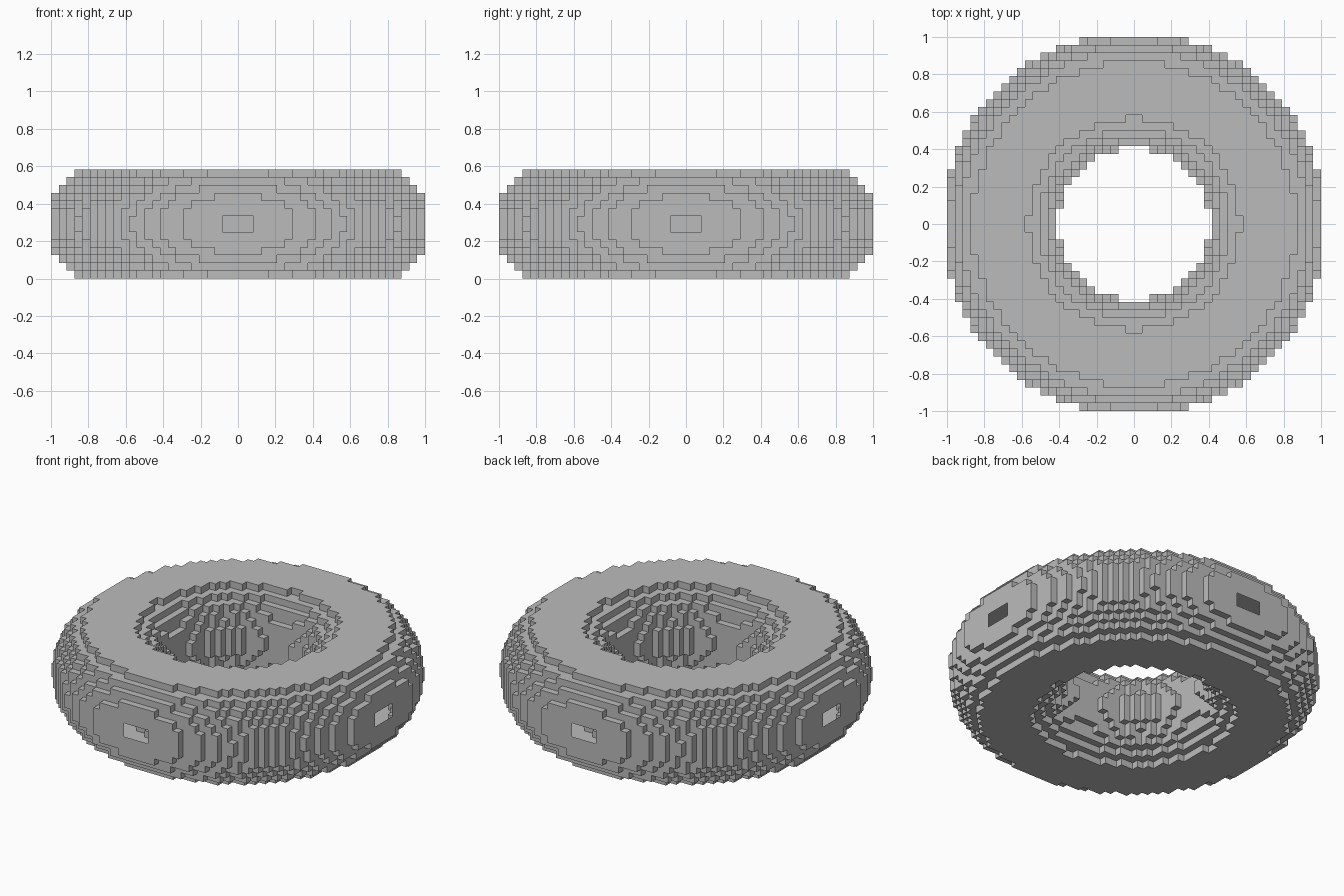
import bpy, bmesh, math
from mathutils import Vector

cube = bpy.data.objects.get("Cube")
if cube:
    bpy.data.objects.remove(cube, do_unlink=True)

# Block grid: 48 x 48 x 14 cells
CELL = 1 / 24
HALF, LAYERS = 24, 14
MAJOR, MINOR = 17.18, 7.445      # ring radii measured in cells


def is_solid(i, j, k):
    """True when the centre of the cell lies inside the ring."""
    if not 0 <= k < LAYERS:
        return False
    rho = math.hypot(i + 0.5, j + 0.5)
    return math.hypot(rho - MAJOR, k + 0.5 - LAYERS / 2) <= MINOR


# Single grey material
grey = bpy.data.materials.new("grey")
grey.use_nodes = True
colour = (0.5, 0.5, 0.5, 1)
grey.diffuse_color = colour
grey.node_tree.nodes["Principled BSDF"].inputs["Base Color"].default_value = colour

bm = bmesh.new()
corners = {}


def corner(point):
    key = tuple(point)
    if key not in corners:
        corners[key] = bm.verts.new([c * CELL for c in key])
    return corners[key]


def add_side(cell, axis, sign):
    """One square on the given side of a cell, wound to face outward."""
    u, v = (axis + 1) % 3, (axis + 2) % 3
    loop = []
    for du, dv in ((0, 0), (1, 0), (1, 1), (0, 1)):
        p = list(cell)
        p[axis] += sign > 0
        p[u] += du
        p[v] += dv
        loop.append(corner(p))
    bm.faces.new(loop if sign > 0 else loop[::-1])


# Exposed sides of all solid cells form the stepped skin
for i in range(-HALF, HALF):
    for j in range(-HALF, HALF):
        for k in range(LAYERS):
            if not is_solid(i, j, k):
                continue
            for axis in range(3):
                for sign in (-1, 1):
                    near = [i, j, k]
                    near[axis] += sign
                    if not is_solid(*near):
                        add_side((i, j, k), axis, sign)

mesh = bpy.data.meshes.new("block_ring")
bm.to_mesh(mesh)
bm.free()
mesh.materials.append(grey)
ring = bpy.data.objects.new("block_ring", mesh)
bpy.context.collection.objects.link(ring)
